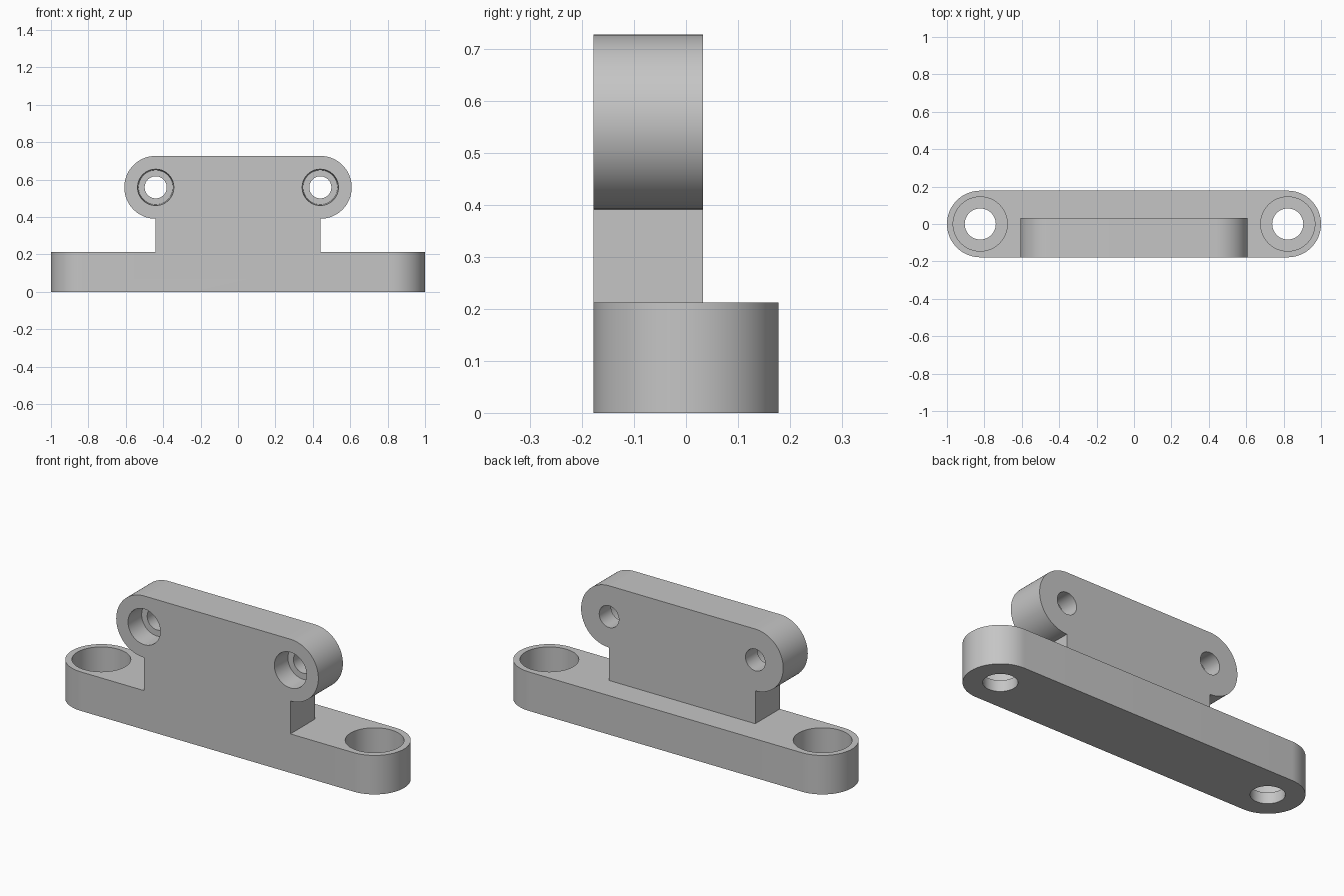
import bpy, bmesh
from math import sin, cos, pi
from mathutils import Matrix, Vector

cube = bpy.data.objects.get("Cube")
if cube:
    bpy.data.objects.remove(cube)

grey = bpy.data.materials.new("plain grey")
grey.use_nodes = True
colour = (0.56, 0.56, 0.56, 1)
grey.diffuse_color = colour
grey.node_tree.nodes["Principled BSDF"].inputs["Base Color"].default_value = colour

SEG = 40
FRONT, BACK = -0.178, 0.033      # upright plate depth range
BASE_TOP = 0.212
LUG_X, LUG_Z, LUG_R = 0.44, 0.559, 0.168
BOLT_X, END_R = 0.822, 0.178


def arc(cx, cy, r, start, end):
    return [(cx + r * cos(start + (end - start) * i / SEG),
             cy + r * sin(start + (end - start) * i / SEG)) for i in range(SEG + 1)]


def finish(name, bm):
    bmesh.ops.recalc_face_normals(bm, faces=bm.faces)
    mesh = bpy.data.meshes.new(name)
    bm.to_mesh(mesh)
    bm.free()
    mesh.materials.append(grey)
    ob = bpy.data.objects.new(name, mesh)
    bpy.context.collection.objects.link(ob)
    return ob


def prism(name, points, direction):
    """Extrude a closed outline of 3D points."""
    bm = bmesh.new()
    face = bm.faces.new([bm.verts.new(p) for p in points])
    out = bmesh.ops.extrude_face_region(bm, geom=[face])
    bmesh.ops.translate(bm, vec=Vector(direction),
                        verts=[g for g in out["geom"] if isinstance(g, bmesh.types.BMVert)])
    return finish(name, bm)


def drill(name, start, axis, length, r1, r2):
    """Round cutter running from start along axis."""
    axis = Vector(axis)
    bm = bmesh.new()
    centre = Vector(start) + axis * length / 2
    turn = axis.to_track_quat("Z", "Y").to_matrix().to_4x4()
    bmesh.ops.create_cone(bm, cap_ends=True, segments=64, radius1=r1, radius2=r2,
                          depth=length, matrix=Matrix.Translation(centre) @ turn)
    return finish(name, bm)


def combine(target, tool, operation):
    mod = target.modifiers.new(tool.name, "BOOLEAN")
    mod.operation = operation
    mod.solver = "EXACT"
    mod.object = tool
    bpy.context.view_layer.objects.active = target
    bpy.ops.object.modifier_apply(modifier=mod.name)
    bpy.data.objects.remove(tool)


# Base bar with rounded ends
outline = arc(BOLT_X, 0, END_R, -pi / 2, pi / 2) + arc(-BOLT_X, 0, END_R, pi / 2, 3 * pi / 2)
bracket = prism("mounting_bracket", [(x, y, 0) for x, y in outline], (0, 0, BASE_TOP))

# Upright plate: neck and rounded lugs in one profile
outline = ([(-LUG_X, 0.1), (LUG_X, 0.1)]
           + arc(LUG_X, LUG_Z, LUG_R, -pi / 2, pi / 2)
           + arc(-LUG_X, LUG_Z, LUG_R, pi / 2, 3 * pi / 2))
plate = prism("upright_plate", [(x, FRONT, z) for x, z in outline], (0, BACK - FRONT, 0))
combine(bracket, plate, "UNION")

# Counterbored holes, mirrored left and right
for side in (-1, 1):
    bolt, lug = side * BOLT_X, side * LUG_X
    cutters = [
        drill("bolt_hole", (bolt, 0, -0.1), (0, 0, 1), 0.5, 0.083, 0.083),
        drill("bolt_recess", (bolt, 0, 0.06), (0, 0, 1), 0.3, 0.145, 0.145),
        drill("lug_hole", (lug, -0.3, LUG_Z), (0, 1, 0), 0.5, 0.059, 0.059),
        drill("lug_recess", (lug, FRONT - 0.02, LUG_Z), (0, 1, 0), 0.13, 0.098, 0.092),
    ]
    for cutter in cutters:
        combine(bracket, cutter, "DIFFERENCE")

# Smooth curved walls, crisp edges
bpy.ops.object.select_all(action="DESELECT")
bracket.select_set(True)
bpy.context.view_layer.objects.active = bracket
bpy.ops.object.shade_smooth_by_angle(angle=pi / 6)
